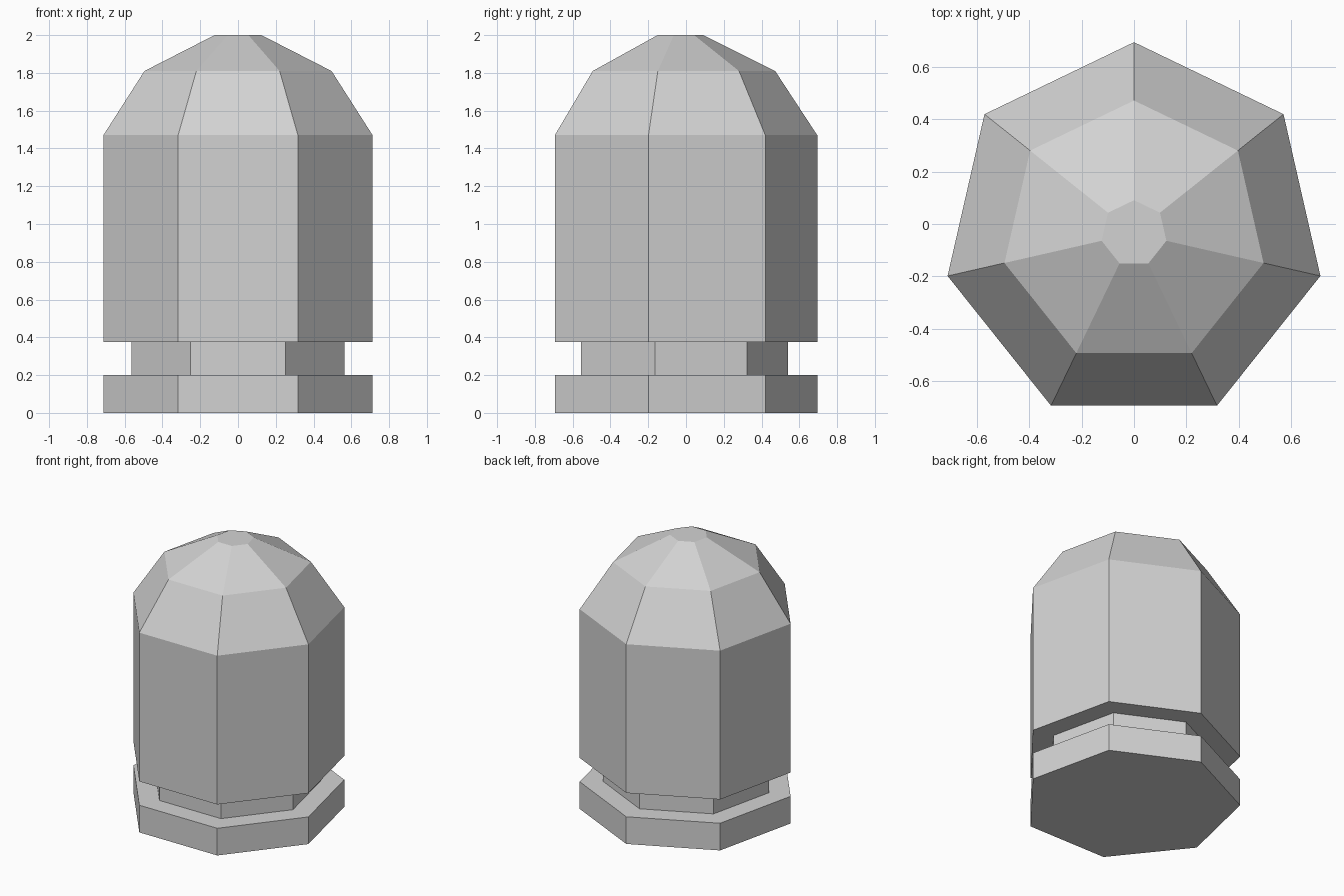
import bpy
import bmesh
from math import pi, sin, cos

SIDES = 7
CENTRE_Y = -0.036

cube = bpy.data.objects.get("Cube")
if cube:
    bpy.data.objects.remove(cube, do_unlink=True)

grey = bpy.data.materials.new("light grey")
grey.use_nodes = True
colour = (0.65, 0.65, 0.65, 1)
grey.diffuse_color = colour
grey.node_tree.nodes["Principled BSDF"].inputs["Base Color"].default_value = colour


def lathe(name, profile):
    """Turn a (radius, height) profile into a closed seven-sided solid."""
    bm = bmesh.new()
    rings = []
    for radius, z in profile:
        ring = []
        for i in range(SIDES):
            a = pi / 2 + 2 * pi * i / SIDES
            ring.append(bm.verts.new((radius * cos(a), CENTRE_Y + radius * sin(a), z)))
        rings.append(ring)
    for low, high in zip(rings, rings[1:]):
        for i in range(SIDES):
            j = (i + 1) % SIDES
            bm.faces.new((low[i], low[j], high[j], high[i]))
    bm.faces.new(rings[0][::-1])
    bm.faces.new(rings[-1])
    bmesh.ops.recalc_face_normals(bm, faces=bm.faces)
    mesh = bpy.data.meshes.new(name)
    bm.to_mesh(mesh)
    bm.free()
    mesh.materials.append(grey)
    obj = bpy.data.objects.new(name, mesh)
    bpy.context.collection.objects.link(obj)
    return obj


# One continuous body: rim, groove, straight wall and faceted nose
rim, groove = 0.731, 0.577
lathe("bullet_body", [
    (rim, 0), (rim, 0.2),
    (groove, 0.2), (groove, 0.375),
    (rim, 0.375), (rim, 1.47),
    (0.508, 1.81), (0.127, 2.0),
])
